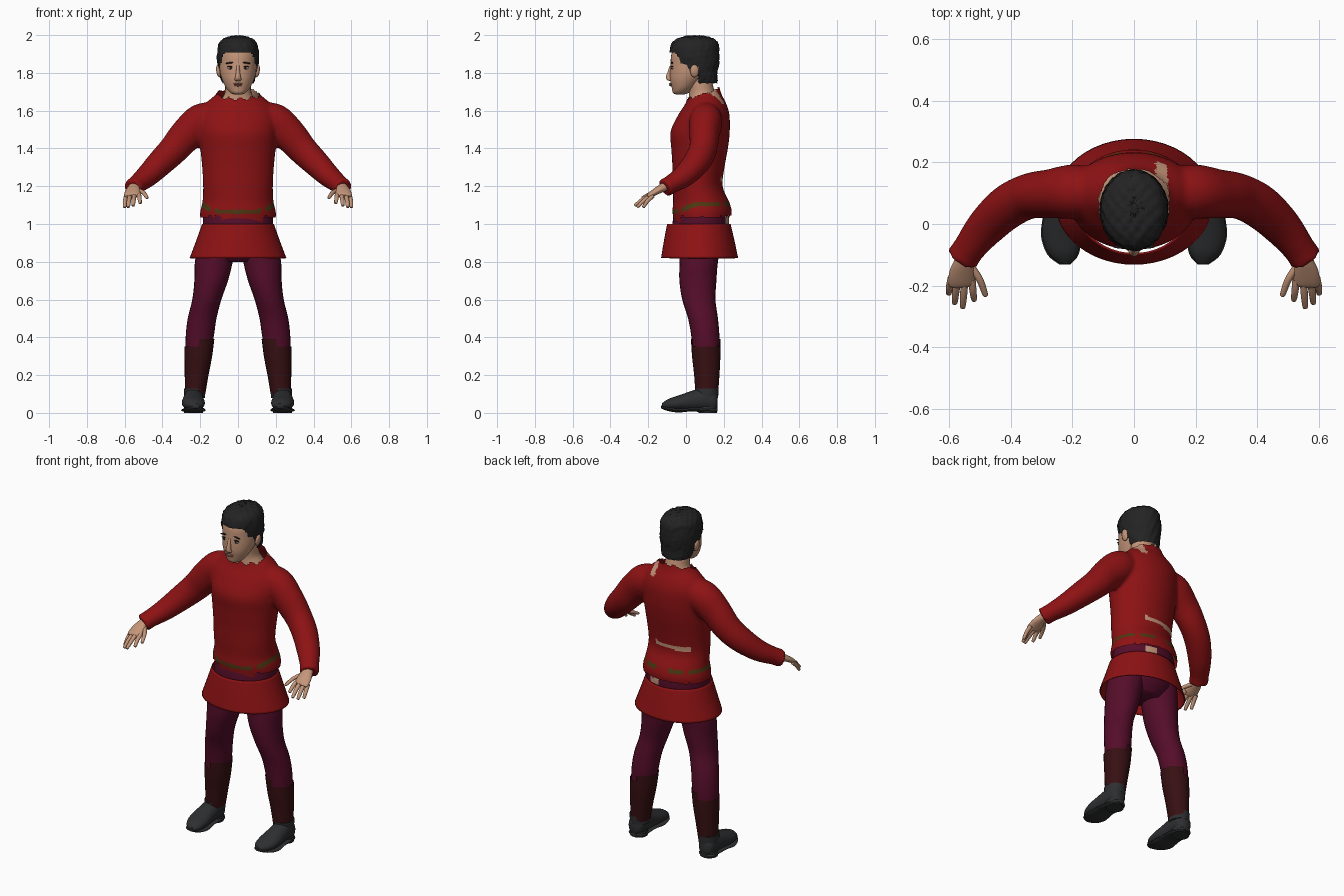
import bpy, bmesh, math, random
from mathutils import Vector, Matrix

if "Cube" in bpy.data.objects:
    bpy.data.objects.remove(bpy.data.objects["Cube"])
random.seed(4)


def material(name, r, g, b):
    m = bpy.data.materials.new(name)
    m.use_nodes = True
    m.diffuse_color = (r, g, b, 1)
    bsdf = m.node_tree.nodes["Principled BSDF"]
    bsdf.inputs["Base Color"].default_value = (r, g, b, 1)
    bsdf.inputs["Roughness"].default_value = 0.8
    return m


red = material("red cloth", .27, .006, .007)
purple = material("purple cloth", .09, .004, .022)
maroon = material("dark maroon leather", .038, .005, .006)
black = material("black leather", .027, .028, .03)
hair_black = material("black hair", .017, .017, .018)
skin = material("skin", .55, .3, .19)
olive = material("olive belt", .075, .04, .006)
eye_white = material("eye white", .5, .45, .4)
dark = material("dark brown", .02, .012, .01)
lip = material("lip", .36, .15, .1)


def spline(pts, steps):
    """Smooth curve through points that also carry radii."""
    out, n = [], len(pts)
    for i in range(n - 1):
        a, b, c, d = (pts[max(0, min(n - 1, i + k))] for k in (-1, 0, 1, 2))
        for s in range(steps):
            t = s / steps
            out.append([q + .5 * t * (r - p + t * (2 * p - 5 * q + 4 * r - w + t * (3 * (q - r) + w - p)))
                        for p, q, r, w in zip(a, b, c, d)])
    return out + [list(pts[-1])]


def add_tube(bm, pts, mode="flat", sides=24, steps=5, cap=True, sign=1):
    """Loft of ellipses: level rings, upright rings, or rings across the path."""
    path = spline(pts, steps)
    rings = []
    for i, (x, y, z, a, b) in enumerate(path):
        u, v = Vector((1, 0, 0)), Vector((0, 1, 0))
        if mode == "upright":
            v = Vector((0, 0, 1))
        elif mode == "across":
            t = Vector(path[min(i + 1, len(path) - 1)][:3]) - Vector(path[max(i - 1, 0)][:3])
            u = t.cross(Vector((0, 0, 1))).normalized()
            v = u.cross(t).normalized()
        ring = []
        for k in range(sides):
            w = math.tau * k / sides
            p = Vector((x, y, z)) + u * a * math.cos(w) + v * b * math.sin(w)
            ring.append(bm.verts.new((p.x * sign, p.y, p.z)))
        rings.append(ring)
    for lo, hi in zip(rings, rings[1:]):
        for k in range(sides):
            j = (k + 1) % sides
            bm.faces.new((lo[k], lo[j], hi[j], hi[k]))
    if cap:
        bm.faces.new(rings[0])
        bm.faces.new(rings[-1])


def trim(bm, test):
    bmesh.ops.delete(bm, geom=[f for f in bm.faces if test(f.calc_center_median())], context="FACES")


def finish(name, bm, mats, mirror=False, recalc=True):
    if recalc:
        bmesh.ops.recalc_face_normals(bm, faces=bm.faces[:])
    me = bpy.data.meshes.new(name)
    bm.to_mesh(me)
    bm.free()
    for m in mats:
        me.materials.append(m)
    me.shade_smooth()
    me.set_sharp_from_angle(angle=math.radians(50))
    ob = bpy.data.objects.new(name, me)
    bpy.context.scene.collection.objects.link(ob)
    if mirror:
        ob.modifiers.new("mirror", "MIRROR").use_mirror_merge = False
    return ob


def tube(name, pts, mat, mirror=False, cut=None, **kw):
    bm = bmesh.new()
    add_tube(bm, pts, **kw)
    if cut:
        trim(bm, cut)
    return finish(name, bm, [mat], mirror)


def blob(name, loc, size, mat, mirror=False, tilt=0):
    bm = bmesh.new()
    m = Matrix.Translation(loc) @ Matrix.Rotation(tilt, 4, "Y") @ Matrix.Diagonal((*size, 1))
    bmesh.ops.create_uvsphere(bm, u_segments=16, v_segments=10, radius=1, matrix=m)
    return finish(name, bm, [mat], mirror)


# Tunic: torso and sleeves fused into one skin
torso = [(0, .085, .97, .19, .15), (0, .085, 1.03, .2, .153), (0, .085, 1.07, .2, .157),
         (0, .08, 1.12, .188, .148), (0, .062, 1.2, .185, .132), (0, .066, 1.3, .19, .138),
         (0, .072, 1.4, .2, .15), (0, .075, 1.49, .208, .157), (0, .095, 1.58, .205, .135),
         (0, .105, 1.64, .17, .107), (0, .1, 1.69, .115, .087), (0, .095, 1.74, .092, .08)]
sleeve = [(.1, .1, 1.575, .07, .07), (.19, .105, 1.545, .088, .095), (.27, .098, 1.475, .08, .09),
          (.34, .09, 1.395, .074, .08), (.41, .055, 1.325, .072, .072), (.48, -.01, 1.255, .064, .06),
          (.535, -.08, 1.21, .053, .049), (.557, -.113, 1.19, .055, .052)]
bm = bmesh.new()
add_tube(bm, torso, sides=40)
for s in (1, -1):
    add_tube(bm, sleeve, mode="across", sign=s)
tunic = finish("tunic", bm, [red, olive, skin])
rm = tunic.modifiers.new("fuse", "REMESH")
rm.mode, rm.voxel_size = "VOXEL", .01
sm = tunic.modifiers.new("soften", "SMOOTH")
sm.factor, sm.iterations = .5, 8
fused = bpy.data.meshes.new_from_object(tunic.evaluated_get(bpy.context.evaluated_depsgraph_get()))
bpy.data.objects.remove(tunic)


def outside_tunic(c):
    hem = 1.0 if c.y < 0 and -.08 < c.x < .13 else 1.04
    in_body = abs(c.x) < .3
    return in_body and (c.z < hem or c.z > 1.66 + .34 * max(c.y, 0) + .006 * math.sin(c.x * 110))


def tunic_colour(c):
    belt = 1.065 + max(0, min(.04, (c.y + .05) * .4))
    if abs(c.x) < .25 and abs(c.z - belt) < .013 and not (.12 < abs(c.x) < .145 or c.y > .2 and abs(c.x) < .04):
        return 1
    slit = c.y > .15 and -.15 < c.x < .07 and abs(c.z - 1.235 - .05 * c.x) < .012
    tear = c.y > .1 and .07 < c.x < .11 and c.z > 1.635
    return 2 if slit or tear else 0


bm = bmesh.new()
bm.from_mesh(fused)
trim(bm, outside_tunic)
for f in bm.faces:
    f.material_index = tunic_colour(f.calc_center_median())
finish("tunic", bm, [red, olive, skin], recalc=False)

# Hips, with a bare patch at the back
bm = bmesh.new()
add_tube(bm, [(0, .075, .8, .1, .08), (0, .075, .86, .165, .125), (0, .075, .95, .182, .148),
              (0, .08, 1.03, .185, .148), (0, .08, 1.08, .175, .135)], sides=48)
for f in bm.faces:
    c = f.calc_center_median()
    f.material_index = int(c.y > .1 and .03 < c.x < .085 and 1.0 < c.z < 1.045)
finish("hips", bm, [purple, skin])

# Skirt
skirt = tube("skirt", [(0, .068, 1.0, .19, .168), (0, .07, .91, .222, .187), (0, .072, .82, .256, .204)],
             red, sides=48, cap=False)
skirt.modifiers.new("cloth", "SOLIDIFY").thickness = .006

# Legs, boots and shoes
tube("legs", [(.105, .075, .92, .1, .115), (.128, .067, .8, .1, .102), (.142, .063, .7, .089, .098),
              (.165, .068, .6, .077, .088), (.19, .09, .5, .076, .079), (.203, .103, .4, .074, .074),
              (.215, .108, .28, .062, .066)], purple, True)
tube("boots", [(.203, .104, .41, .08, .079), (.21, .107, .3, .073, .075), (.219, .11, .2, .063, .067),
               (.227, .11, .1, .054, .06)], maroon, True, steps=12, cap=False,
     cut=lambda c: c.z > (.39 if c.x < .2 else .35))
tube("shoes", [(.235, .168, .06, .022, .035), (.235, .15, .063, .044, .055), (.235, .1, .072, .052, .062),
               (.237, .035, .064, .056, .054), (.236, -.04, .052, .061, .04), (.23, -.095, .044, .048, .029),
               (.224, -.128, .038, .018, .012)], black, True, mode="upright")
tube("soles", [(.235, .168, .018, .025, .01), (.235, .14, .014, .05, .014), (.235, .09, .016, .054, .014),
               (.237, .03, .018, .058, .01), (.236, -.04, .014, .065, .012), (.23, -.1, .022, .05, .011),
               (.224, -.132, .032, .016, .007)], black, True, mode="upright")
tube("heels", [(.235, .115, 0, .05, .048), (.235, .115, .035, .05, .05)], black, True)
tube("ankle_collars", [(.23, .11, .08, .055, .06), (.229, .11, .13, .058, .063)], black, True)

# Hands
tube("palms", [(.535, -.08, 1.21, .03, .026), (.55, -.12, 1.194, .031, .023), (.557, -.155, 1.175, .04, .019),
               (.56, -.19, 1.153, .043, .015), (.56, -.2, 1.145, .036, .01)], skin, True, mode="across")
fingers = {"index": ((.525, -.18, 1.158), (.522, -.215, 1.14), (.518, -.245, 1.112)),
           "middle": ((.549, -.185, 1.155), (.552, -.23, 1.13), (.555, -.268, 1.1)),
           "ring": ((.572, -.185, 1.152), (.578, -.225, 1.122), (.581, -.255, 1.092)),
           "little": ((.592, -.175, 1.15), (.598, -.205, 1.12), (.6, -.225, 1.09)),
           "thumb": ((.53, -.135, 1.18), (.5, -.18, 1.165), (.482, -.228, 1.14))}
for name, (a, b, c) in fingers.items():
    tip = tuple(q + (q - p) * .12 for p, q in zip(b, c))
    tube(name + "_fingers", [(*a, .012, .012), (*b, .0115, .0105), (*c, .009, .008), (*tip, .003, .003)],
         skin, True, mode="across", sides=10, steps=4)

# Neck and head
tube("neck", [(0, .1, 1.6, .13, .09), (0, .095, 1.645, .1, .08), (0, .085, 1.69, .072, .07),
              (0, .075, 1.74, .067, .066), (0, .06, 1.8, .065, .065)], skin)
tube("head", [(0, -.032, 1.685, .02, .02), (0, -.027, 1.695, .04, .042), (0, -.015, 1.72, .063, .06),
              (0, .003, 1.76, .083, .087), (0, .022, 1.8, .095, .107), (0, .035, 1.85, .1, .117),
              (0, .043, 1.9, .101, .12), (0, .045, 1.95, .085, .1), (0, .05, 1.98, .04, .05)], skin, sides=32)
blob("ears", (.103, .045, 1.81), (.012, .023, .034), skin, True, .15)
tube("nose", [(0, -.078, 1.838, .008, .008), (0, -.084, 1.81, .01, .012), (0, -.09, 1.78, .014, .016),
              (0, -.087, 1.764, .018, .014), (0, -.082, 1.757, .01, .006)], skin, sides=14)
blob("eyes", (.04, -.0725, 1.826), (.016, .006, .007), eye_white, True)
blob("irises", (.039, -.0765, 1.826), (.007, .0035, .007), dark, True)
blob("eyelids", (.04, -.0735, 1.834), (.019, .006, .003), dark, True, .08)
blob("eyebrows", (.043, -.0735, 1.853), (.025, .006, .004), dark, True, .12)
blob("upper_lip", (0, -.082, 1.742), (.025, .008, .004), lip)
blob("lower_lip", (0, -.08, 1.734), (.02, .009, .005), lip)

# Hair: a ruffled cap cut along the hairline
def below_hairline(c):
    if c.y < .005:
        line = 1.91 - 5 * max(0, abs(c.x) - .07) * (c.y + .09) * 10
        return c.z < max(1.84, line)
    if c.y < .03:
        return c.z < 1.79
    return c.z < (1.835 if c.y < .065 else 1.745)


bm = bmesh.new()
add_tube(bm, [(0, .1, 1.72, .07, .06), (0, .085, 1.76, .087, .08), (0, .065, 1.8, .101, .1),
              (0, .052, 1.85, .108, .122), (0, .045, 1.9, .11, .131), (0, .047, 1.95, .102, .125),
              (0, .05, 1.978, .08, .1), (0, .05, 1.992, .045, .06), (0, .05, 1.997, .01, .015)],
         sides=64, steps=6)
bm.normal_update()
for v in bm.verts:
    wave = .0025 * math.sin(v.co.x * 150 + v.co.z * 60) * math.cos(v.co.y * 130)
    v.co += v.normal * (wave + random.uniform(-.002, .002))
trim(bm, below_hairline)
finish("hair", bm, [hair_black])
